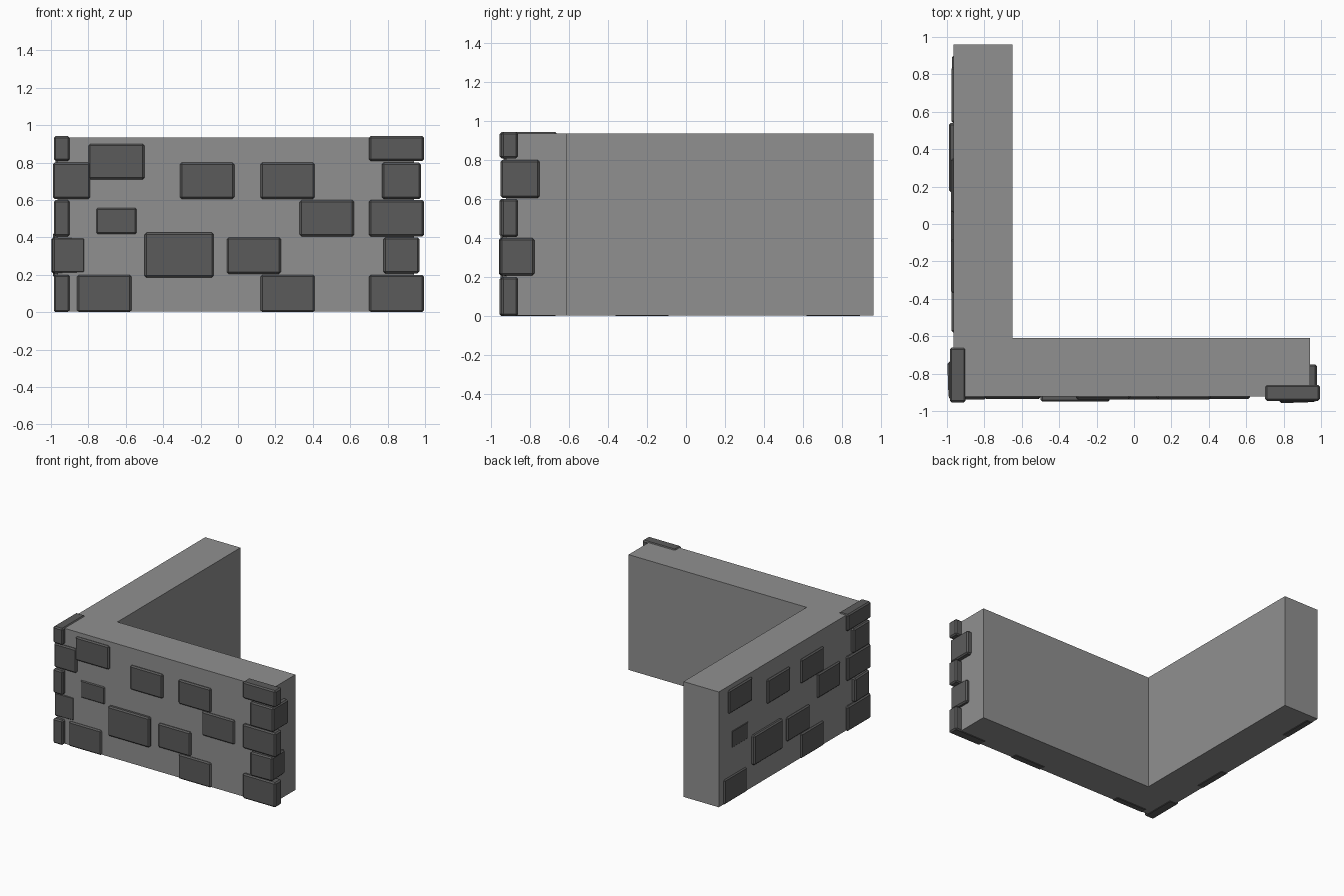
import bpy, bmesh
from math import radians
from mathutils import Matrix, Vector

if "Cube" in bpy.data.objects:
    bpy.data.objects.remove(bpy.data.objects["Cube"])


def material(name, g):
    m = bpy.data.materials.new(name)
    m.diffuse_color = (g, g, g, 1)
    m.use_nodes = True
    m.node_tree.nodes["Principled BSDF"].inputs["Base Color"].default_value = m.diffuse_color
    return m


plaster = material("light grey plaster", 0.28)
stone = material("dark grey stone", 0.105)


def finish(bm, name, mat):
    bmesh.ops.recalc_face_normals(bm, faces=bm.faces[:])
    me = bpy.data.meshes.new(name)
    bm.to_mesh(me)
    bm.free()
    me.materials.append(mat)
    ob = bpy.data.objects.new(name, me)
    bpy.context.collection.objects.link(ob)
    return ob


# L-shaped wall: plan outline pulled up
bm = bmesh.new()
outline = [(-0.965, -0.922), (0.94, -0.922), (0.94, -0.61),
           (-0.65, -0.61), (-0.65, 0.96), (-0.965, 0.96)]
base = bm.faces.new([bm.verts.new((x, y, 0.004)) for x, y in outline])
up = bmesh.ops.extrude_face_region(bm, geom=[base])
bmesh.ops.translate(bm, vec=(0, 0, 0.931),
                    verts=[v for v in up["geom"] if isinstance(v, bmesh.types.BMVert)])
finish(bm, "corner_wall", plaster)


def brick(name, x0, x1, y0, y1, z0, z1, tilt, place):
    """Chamfered stone block, slightly turned, then placed on its wall."""
    bm = bmesh.new()
    bmesh.ops.create_cube(bm, size=1)
    bmesh.ops.scale(bm, vec=(x1 - x0, y1 - y0, z1 - z0), verts=bm.verts)
    bmesh.ops.bevel(bm, geom=bm.edges[:], offset=0.01, segments=1, affect='EDGES')
    centre = Vector(((x0 + x1) / 2, (y0 + y1) / 2, (z0 + z1) / 2))
    turn = Matrix.Rotation(radians(tilt), 4, 'Z')
    bm.transform(place @ Matrix.Translation(centre) @ turn)
    finish(bm, name, stone)


# Face stones: x0, x1, z0, z1, front y
face_stones = [
    (-0.80, -0.50, 0.71, 0.90, -0.936),
    (-0.31, -0.02, 0.605, 0.80, -0.938),
    (0.12, 0.41, 0.605, 0.80, -0.938),
    (-0.76, -0.54, 0.415, 0.56, -0.929),
    (0.33, 0.62, 0.405, 0.60, -0.936),
    (-0.50, -0.13, 0.185, 0.425, -0.950),
    (-0.06, 0.23, 0.205, 0.40, -0.938),
    (-0.86, -0.57, 0.0, 0.20, -0.934),
    (0.12, 0.41, 0.0, 0.20, -0.936),
]
# Corner stones, alternating long and short: x0, x1, y0, y1, z0, z1, tilt
corner_stones = [
    (0.70, 0.995, -0.945, -0.86, 0.0, 0.20, 0),
    (0.775, 0.968, -0.955, -0.78, 0.208, 0.40, 2),
    (0.70, 0.995, -0.945, -0.86, 0.405, 0.60, 0),
    (0.77, 0.978, -0.950, -0.75, 0.605, 0.80, 0),
    (0.70, 0.995, -0.945, -0.86, 0.808, 0.942, 0),
]

# Same stone pattern on the front wall and, turned a quarter, on the left wall
walls = {
    "front": Matrix.Identity(4),
    "left": Matrix.Translation((-0.04, 0.04, 0)) @ Matrix.Rotation(radians(-90), 4, 'Z'),
}
for side, place in walls.items():
    for i, (x0, x1, z0, z1, y) in enumerate(face_stones):
        brick(f"{side}_face_stone_{i + 1}", x0, x1, y, -0.87, z0, z1, 0, place)
    for i, c in enumerate(corner_stones):
        brick(f"{side}_corner_stone_{i + 1}", *c, place)
